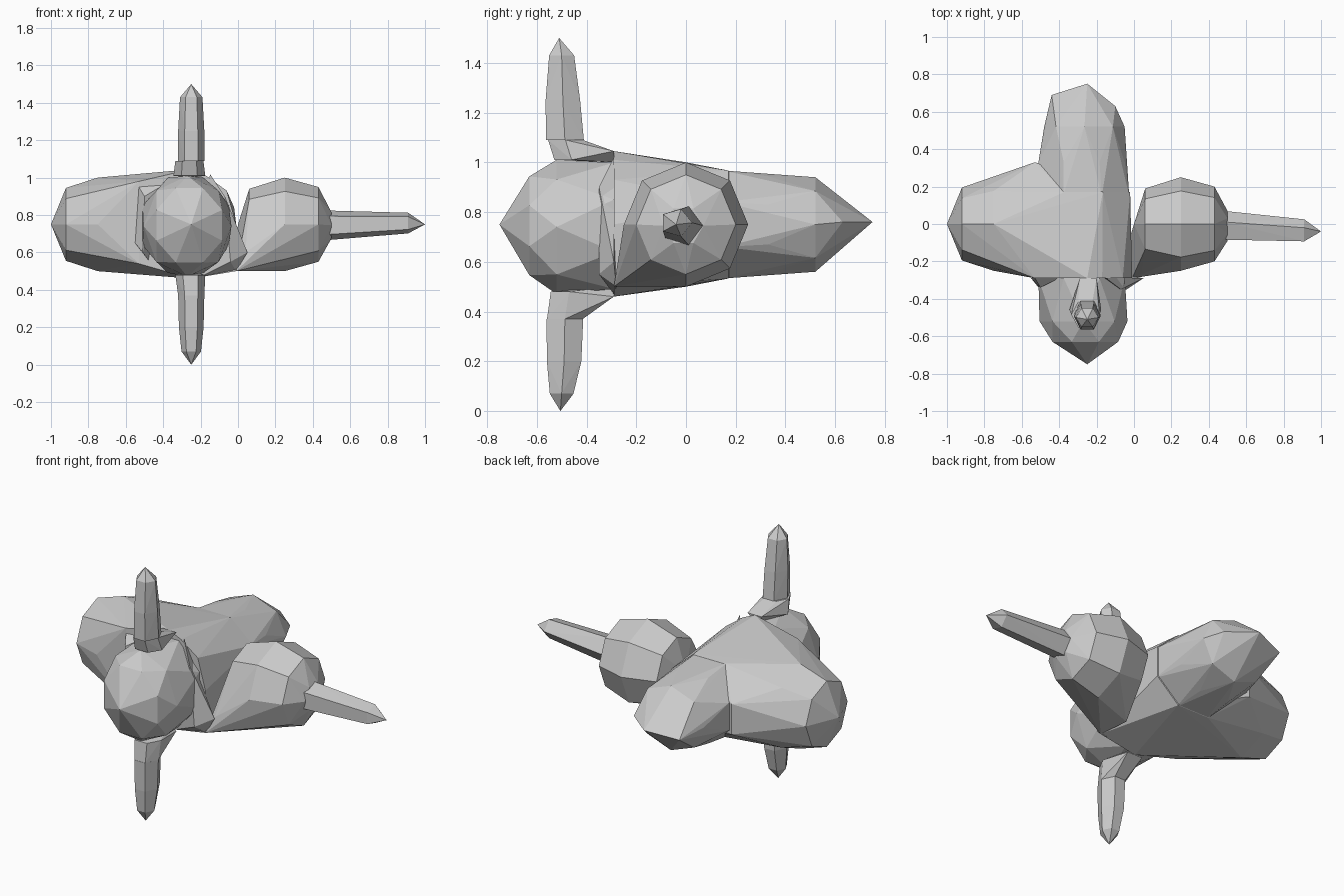
import bpy, bmesh
from math import cos, sin, pi


def hull(name, points):
    """Flat-faced convex part wrapped around a set of section points."""
    bm = bmesh.new()
    for p in points:
        bm.verts.new(p)
    res = bmesh.ops.convex_hull(bm, input=bm.verts[:])
    junk = {g for g in res['geom_interior'] + res['geom_unused']
            if isinstance(g, bmesh.types.BMVert)}
    bmesh.ops.delete(bm, geom=list(junk), context='VERTS')
    bmesh.ops.recalc_face_normals(bm, faces=bm.faces[:])
    me = bpy.data.meshes.new(name)
    bm.to_mesh(me)
    bm.free()
    ob = bpy.data.objects.new(name, me)
    bpy.context.collection.objects.link(ob)
    return ob


def ring(axis, pos, c, r, n=8, turn=0.0):
    """Points of an n-sided section across the given axis."""
    pts = []
    for i in range(n):
        a = 2 * pi * (i + turn) / n
        p = [c[0] + r[0] * cos(a), c[1] + r[1] * sin(a)]
        p.insert(axis, pos)
        pts.append(tuple(p))
    return pts


# Front lobe: base against the core, full middle, shoulder, nose
hull("front_lobe",
     ring(1, -0.29, (-0.28, 0.745), (0.25, 0.275), turn=0.5) +
     ring(1, -0.52, (-0.27, 0.74), (0.235, 0.27)) +
     ring(1, -0.63, (-0.26, 0.745), (0.19, 0.215), turn=0.5) +
     [(-0.25, -0.75, 0.75)])

# Left lobe and core in one piece
core_front = [(-0.25, 1.045), (-0.17, 1.01), (-0.06, 0.93), (-0.01, 0.75),
              (-0.01, 0.5), (-0.25, 0.46), (-0.53, 0.54), (-0.53, 0.98)]
hull("left_lobe_and_core",
     [(x, -0.29, z) for x, z in core_front] +
     ring(1, 0.17, (-0.27, 0.75), (0.27, 0.235), turn=0.5) +
     [(-0.53, 0.33, 0.65), (-0.53, 0.33, 0.83)] +
     ring(0, -0.75, (0, 0.75), (0.25, 0.25)) +
     ring(0, -0.92, (0, 0.75), (0.195, 0.195)) + [(-1, 0, 0.75)])

# Back lobe
hull("back_lobe",
     ring(1, 0.15, (-0.275, 0.75), (0.27, 0.235), turn=0.5) +
     ring(1, 0.33, (-0.28, 0.75), (0.25, 0.21), turn=0.5) +
     ring(1, 0.52, (-0.265, 0.75), (0.215, 0.19)) +
     [(-0.25, 0.75, 0.76), (-0.44, 0.69, 0.73), (-0.1, 0.63, 0.76)])

# Right lobe, drawn down to a point against the core
hull("right_lobe",
     ring(0, 0.06, (0, 0.75), (0.19, 0.19)) +
     ring(0, 0.25, (0, 0.75), (0.25, 0.25)) +
     ring(0, 0.43, (0, 0.75), (0.2, 0.2)) +
     ring(0, 0.5, (-0.01, 0.745), (0.08, 0.08), 6) +
     [(-0.01, -0.29, 0.5), (0.04, -0.27, 0.6), (-0.03, -0.1, 0.5), (0, 0, 0.75)])

# Webs between front lobe and its neighbours
hull("right_web", [(-0.04, -0.35, 0.55), (0.05, -0.29, 0.6), (-0.15, -0.29, 1.02),
                   (-0.07, -0.35, 0.9), (-0.01, -0.28, 0.5), (-0.2, -0.29, 0.47)])
hull("left_web", [(-0.51, -0.34, 0.6), (-0.55, -0.29, 0.65), (-0.53, -0.29, 0.95),
                  (-0.5, -0.34, 0.9), (-0.48, -0.29, 0.56), (-0.4, -0.29, 0.96)])


# Three tapered spikes: base, middle and shoulder sections, then a tip
hull("right_spike",
     ring(0, 0.48, (-0.015, 0.745), (0.085, 0.083), 5) +
     ring(0, 0.91, (-0.04, 0.757), (0.065, 0.058), 5) + [(1, -0.04, 0.75)])
hull("upper_spike",
     ring(2, 1.09, (-0.25, -0.487), (0.072, 0.088), 6) +
     ring(2, 1.25, (-0.25, -0.495), (0.07, 0.08), 6) +
     ring(2, 1.43, (-0.25, -0.5), (0.06, 0.058), 6) + [(-0.25, -0.51, 1.5)])
hull("lower_spike",
     ring(2, 0.37, (-0.25, -0.487), (0.07, 0.085), 6) +
     ring(2, 0.2, (-0.25, -0.49), (0.066, 0.08), 6) +
     ring(2, 0.07, (-0.25, -0.5), (0.052, 0.055), 6) + [(-0.25, -0.505, 0)])

# Sloping roots that carry the upright spikes back to the core
hull("upper_root",
     ring(2, 1.09, (-0.26, -0.485), (0.075, 0.08), 6) +
     ring(2, 1.01, (-0.26, -0.46), (0.085, 0.08), 6) +
     [(-0.29, -0.29, 1.045), (-0.2, -0.29, 1.045), (-0.25, -0.29, 1.0)])
hull("lower_root",
     ring(2, 0.37, (-0.25, -0.487), (0.07, 0.083), 6) +
     ring(2, 0.48, (-0.255, -0.47), (0.08, 0.085), 6) +
     [(-0.3, -0.29, 0.46), (-0.2, -0.29, 0.46), (-0.25, -0.29, 0.5)])
